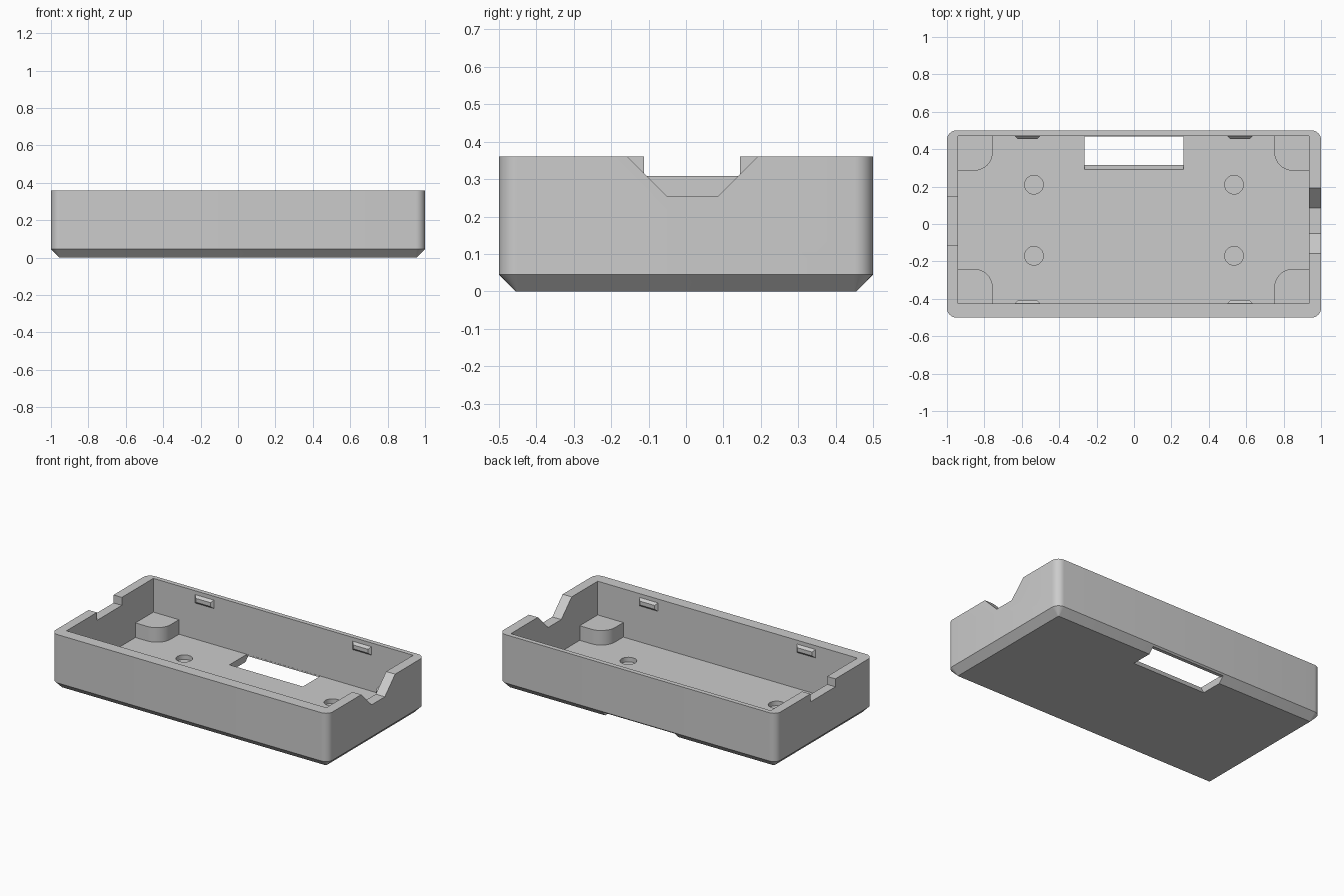
import bpy, bmesh, math
from mathutils import Vector

if "Cube" in bpy.data.objects:
    bpy.data.objects.remove(bpy.data.objects["Cube"])

grey = bpy.data.materials.new("light grey plastic")
grey.use_nodes = True
colour = (0.6, 0.6, 0.6, 1)
grey.diffuse_color = colour
grey.node_tree.nodes["Principled BSDF"].inputs["Base Color"].default_value = colour

HEIGHT, FLOOR, CHAMFER = 0.36, 0.045, 0.045
LEFT, RIGHT, FRONT, BACK = -0.94, 0.935, -0.425, 0.47   # inner walls


def loft(name, rings):
    """Closed solid skinned through matching rings of points."""
    bm = bmesh.new()
    loops = [[bm.verts.new(p) for p in ring] for ring in rings]
    n = len(loops[0])
    for a, b in zip(loops, loops[1:]):
        for i in range(n):
            j = (i + 1) % n
            bm.faces.new((a[i], a[j], b[j], b[i]))
    bm.faces.new(loops[0][::-1])
    bm.faces.new(loops[-1])
    bmesh.ops.recalc_face_normals(bm, faces=bm.faces)
    mesh = bpy.data.meshes.new(name)
    bm.to_mesh(mesh)
    bm.free()
    mesh.materials.append(grey)
    obj = bpy.data.objects.new(name, mesh)
    bpy.context.collection.objects.link(obj)
    return obj


def rounded_rect(hx, hy, r, z, steps=8):
    ring = []
    for k, (sx, sy) in enumerate([(1, 1), (-1, 1), (-1, -1), (1, -1)]):
        for i in range(steps + 1):
            a = math.pi / 2 * (k + i / steps)
            ring.append((sx * (hx - r) + r * math.cos(a),
                         sy * (hy - r) + r * math.sin(a), z))
    return ring


def x_prism(name, profile, x0, x1):
    """Extrude a (y, z) profile along x."""
    return loft(name, [[(x, y, z) for y, z in profile] for x in (x0, x1)])


def rect(x0, x1, y0, y1, z):
    return [(x0, y0, z), (x1, y0, z), (x1, y1, z), (x0, y1, z)]


def smooth(obj):
    bpy.ops.object.select_all(action="DESELECT")
    obj.select_set(True)
    bpy.context.view_layer.objects.active = obj
    bpy.ops.object.shade_smooth_by_angle(angle=math.radians(30))


# Outer shell with rounded corners and chamfered base
case = loft("case_shell", [
    rounded_rect(1 - CHAMFER, 0.5 - CHAMFER, 0.05 - CHAMFER, 0),
    rounded_rect(1, 0.5, 0.05, CHAMFER),
    rounded_rect(1, 0.5, 0.05, HEIGHT)])

# Cutters: cavity, wall notches, base slot, blind screw holes
cutters = [
    loft("cavity_cutter", [rect(LEFT, RIGHT, FRONT, BACK, z) for z in (FLOOR, 0.6)]),
    x_prism("left_notch_cutter",
            [(-0.112, 0.308), (0.145, 0.308), (0.145, 0.5), (-0.112, 0.5)], -1.1, -0.9),
    x_prism("right_notch_cutter",
            [(-0.05, 0.253), (0.085, 0.253), (0.235, 0.403), (-0.2, 0.403)], 0.9, 1.1),
    x_prism("slot_cutter",
            [(0.343, -0.05), (0.6, -0.05), (0.6, 0.036), (0.469, 0.036),
             (0.469, 0.06), (0.282, 0.06)], -0.265, 0.265)]
for x in (-0.535, 0.535):
    for y in (-0.17, 0.21):
        circle = [(x + 0.05 * math.cos(math.tau * i / 32),
                   y + 0.05 * math.sin(math.tau * i / 32)) for i in range(32)]
        cutters.append(loft("screw_hole_cutter",
                            [[(*p, z) for p in circle] for z in (0.015, 0.1)]))

bpy.context.view_layer.objects.active = case
for cutter in cutters:
    mod = case.modifiers.new(cutter.name, "BOOLEAN")
    mod.operation, mod.solver, mod.object = "DIFFERENCE", "EXACT", cutter
    bpy.ops.object.modifier_apply(modifier=mod.name)
    bpy.data.objects.remove(cutter)
smooth(case)

# Corner support posts with one rounded corner, sunk slightly into the walls
SIZE, RADIUS, SINK = 0.185, 0.1, 0.01
for side, wx, sx in (("right", LEFT, 1), ("left", RIGHT, -1)):
    for end, wy, sy in (("front", FRONT, 1), ("back", BACK, -1)):
        shape = [(-SINK, -SINK), (SIZE, -SINK)]
        for i in range(11):
            a = math.pi / 2 * i / 10
            shape.append((SIZE - RADIUS + RADIUS * math.cos(a),
                          SIZE - RADIUS + RADIUS * math.sin(a)))
        shape.append((-SINK, SIZE))
        smooth(loft(f"{end}_{side}_post",
                    [[(wx + sx * u, wy + sy * v, z) for u, v in shape]
                     for z in (FLOOR - SINK, 0.14)]))

# Tapered snap catches on the long walls
for end, wy, sy in (("front", FRONT, 1), ("back", BACK, -1)):
    for side, x in (("right", -0.57), ("left", 0.567)):
        rings = []
        for depth, half, low, high in ((-0.005, 0.068, 0.28, 0.335),
                                       (0, 0.068, 0.28, 0.335),
                                       (0.015, 0.053, 0.295, 0.32)):
            y = wy + sy * depth
            rings.append([(x - half, y, low), (x + half, y, low),
                          (x + half, y, high), (x - half, y, high)])
        loft(f"{end}_{side}_catch", rings)
